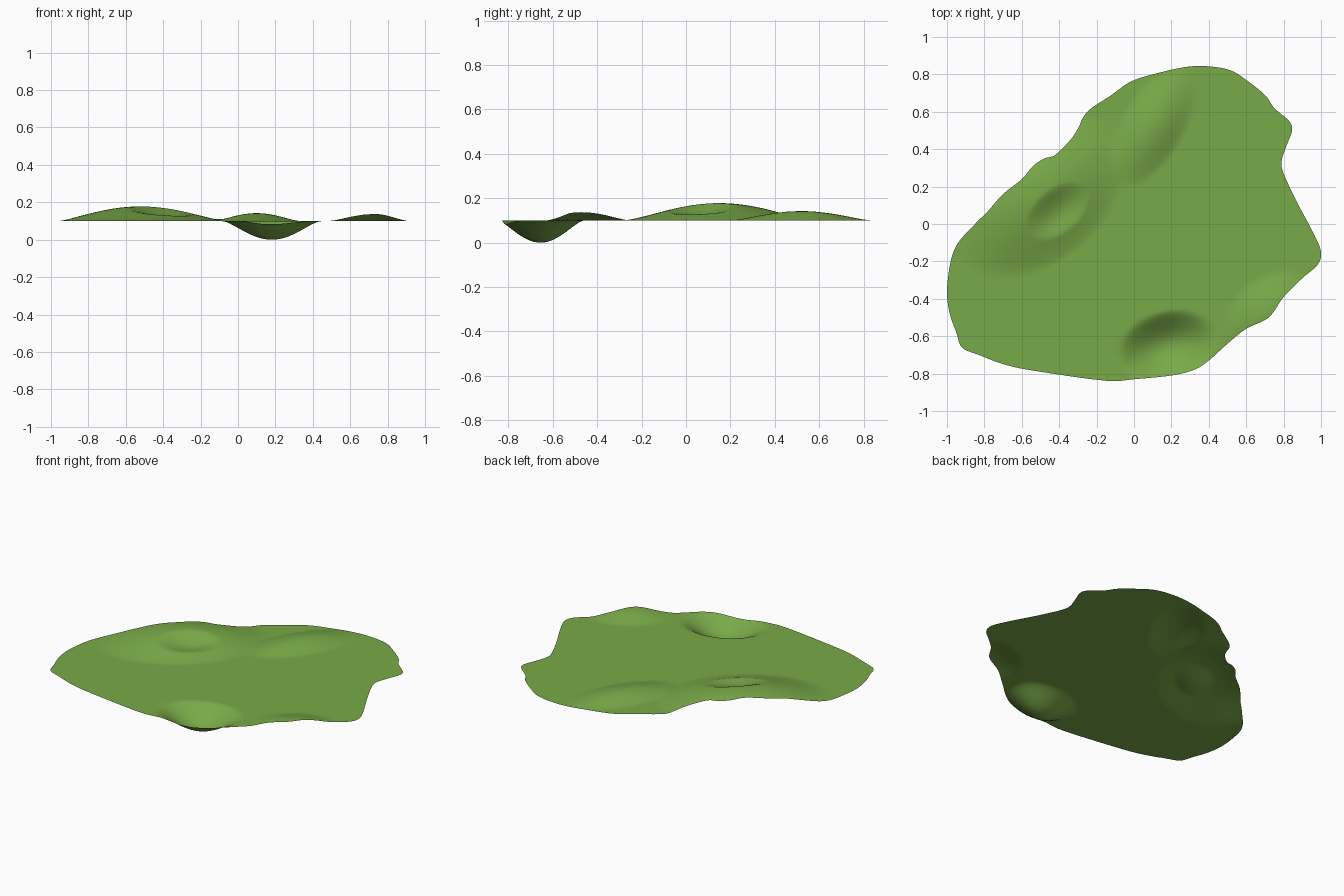
import bpy, bmesh
from math import cos, sin, radians
from mathutils import Vector

if "Cube" in bpy.data.objects:
    bpy.data.objects.remove(bpy.data.objects["Cube"])

# Outline of the sheet seen from above, counter-clockwise
OUTLINE = [(1, -.15), (.96, -.05), (.87, .12), (.8, .27), (.79, .34), (.82, .43),
    (.845, .5), (.83, .55), (.75, .62), (.7, .69), (.6, .77), (.52, .82), (.41, .842),
    (.28, .84), (.1, .8), (-.02, .76), (-.12, .69), (-.25, .6), (-.3, .51), (-.34, .45),
    (-.42, .37), (-.48, .35), (-.54, .31), (-.6, .24), (-.7, .16), (-.78, .07), (-.85, 0),
    (-.94, -.1), (-.98, -.2), (-1, -.36), (-.985, -.48), (-.95, -.58), (-.92, -.66),
    (-.83, -.7), (-.68, -.755), (-.5, -.79), (-.15, -.838), (0, -.83), (.2, -.81),
    (.32, -.78), (.4, -.73), (.5, -.64), (.6, -.56), (.72, -.5), (.8, -.39),
    (.9, -.29), (.98, -.22)]

# Hills and hollows: centre x, y, turn, long radius, short radius, height
FEATURES = [
    (-.52, .15, 40, .53, .36, .078),    # broad hill on the left
    (-.41, .07, 40, .2, .12, -.035),    # pocket in that hill
    (.10, .52, 60, .36, .17, .042),     # ridge at the back
    (.73, -.47, 35, .27, .19, .037),    # rise on the right edge
    (.18, -.655, 16, .27, .19, -.1),    # deep hollow at the front
]


def height(x, y):
    z = .1
    for cx, cy, turn, rx, ry, h in FEATURES:
        a = radians(turn)
        u = ((x - cx) * cos(a) + (y - cy) * sin(a)) / rx
        v = ((y - cy) * cos(a) - (x - cx) * sin(a)) / ry
        z += h * max(0, 1 - u * u - v * v) ** 1.6
    return z


def smooth_loop(points, steps):
    """Closed Catmull-Rom curve through the points."""
    pts = [Vector(p) for p in points]
    n, out = len(pts), []
    for i in range(n):
        a, b, c, d = (pts[(i + k) % n] for k in (-1, 0, 1, 2))
        for s in range(steps):
            t = s / steps
            out.append(.5 * (2 * b + (c - a) * t + (2 * a - 5 * b + 4 * c - d) * t ** 2
                             + (3 * b - a - 3 * c + d) * t ** 3))
    return out


# Sheet made of nested rings of the outline
loop = smooth_loop(OUTLINE, 5)
RINGS = 70
bm = bmesh.new()
centre = bm.verts.new((0, 0, height(0, 0)))
rings = []
for r in range(1, RINGS + 1):
    f = r / RINGS
    rings.append([bm.verts.new((p.x * f, p.y * f, height(p.x * f, p.y * f))) for p in loop])
n = len(loop)
for i in range(n):
    j = (i + 1) % n
    bm.faces.new((centre, rings[0][i], rings[0][j]))
    for a, b in zip(rings, rings[1:]):
        bm.faces.new((a[i], b[i], b[j], a[j]))
for face in bm.faces:
    face.smooth = True
mesh = bpy.data.meshes.new("grass_ground")
bm.to_mesh(mesh)
bm.free()
ground = bpy.data.objects.new("grass_ground", mesh)
bpy.context.collection.objects.link(ground)

# Grass green
mat = bpy.data.materials.new("grass_green")
mat.diffuse_color = (.19, .4, .065, 1)
mat.use_nodes = True
mat.node_tree.nodes["Principled BSDF"].inputs["Base Color"].default_value = mat.diffuse_color
mesh.materials.append(mat)
